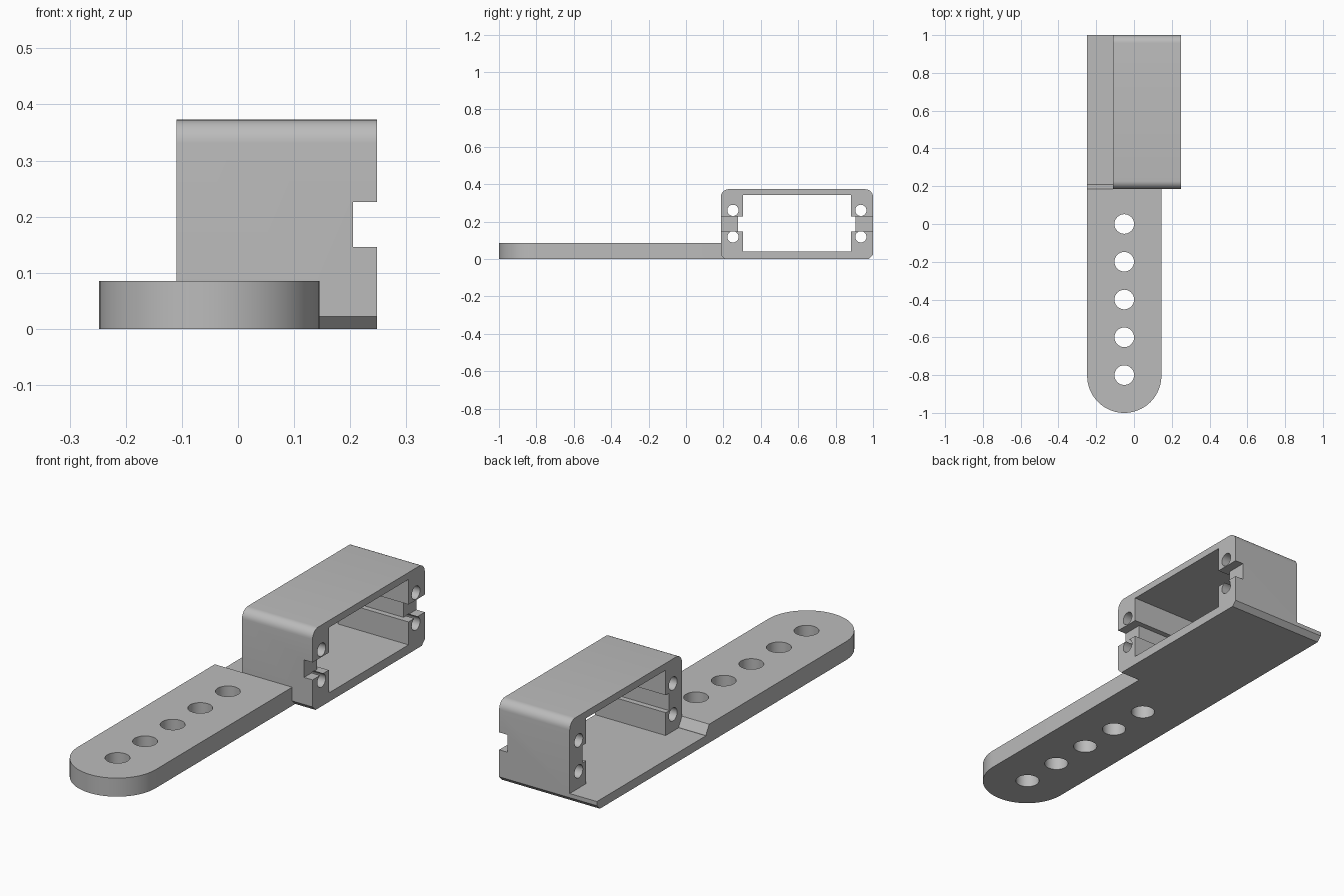
import bpy, bmesh, math
from mathutils import Vector

cube = bpy.data.objects.get("Cube")
if cube:
    bpy.data.objects.remove(cube, do_unlink=True)

grey = bpy.data.materials.new("plain grey")
grey.use_nodes = True
colour = (0.5, 0.5, 0.5, 1)
grey.diffuse_color = colour
grey.node_tree.nodes["Principled BSDF"].inputs["Base Color"].default_value = colour


def prism(name, points, axis, lo, hi):
    """Extrude a 2D outline along x (points are y, z) or z (points are x, y)."""
    bm = bmesh.new()
    place = (lambda a, b: (lo, a, b)) if axis == "x" else (lambda a, b: (a, b, lo))
    face = bm.faces.new([bm.verts.new(place(a, b)) for a, b in points])
    out = bmesh.ops.extrude_face_region(bm, geom=[face])
    step = Vector((hi - lo, 0, 0)) if axis == "x" else Vector((0, 0, hi - lo))
    moved = [v for v in out["geom"] if isinstance(v, bmesh.types.BMVert)]
    bmesh.ops.translate(bm, verts=moved, vec=step)
    bmesh.ops.recalc_face_normals(bm, faces=bm.faces)
    mesh = bpy.data.meshes.new(name)
    bm.to_mesh(mesh)
    bm.free()
    mesh.materials.append(grey)
    obj = bpy.data.objects.new(name, mesh)
    bpy.context.collection.objects.link(obj)
    return obj


def rect(a0, a1, b0, b1):
    return [(a0, b0), (a1, b0), (a1, b1), (a0, b1)]


def arc(ca, cb, r, start, end, n):
    angles = [math.radians(start + (end - start) * i / n) for i in range(n + 1)]
    return [(ca + r * math.cos(t), cb + r * math.sin(t)) for t in angles]


def circle(ca, cb, r):
    return arc(ca, cb, r, 0, 360, 32)[:-1]


def combine(target, other, operation):
    mod = target.modifiers.new("join", "BOOLEAN")
    mod.operation, mod.solver, mod.object = operation, "EXACT", other
    bpy.context.view_layer.objects.active = target
    bpy.ops.object.modifier_apply(modifier=mod.name)
    bpy.data.objects.remove(other, do_unlink=True)


# Housing outline: rounded top corners, chamfered bottom corners
LEFT, RIGHT, SIDE = -0.248, 0.248, -0.11
FRONT, BACK, TOP, MID = 0.186, 1.0, 0.373, 0.593
FLOOR, CH, R = 0.041, 0.022, 0.042
outline = [(FRONT, CH), (FRONT + CH, 0), (BACK - CH, 0), (BACK, CH)]
outline += arc(BACK - R, TOP - R, R, 0, 90, 8)
outline += arc(FRONT + R, TOP - R, R, 90, 180, 8)
bracket = prism("servo_bracket", outline, "x", LEFT, RIGHT)

# Space above the side lip, main opening, inner grooves and outer notches
cuts = [
    (rect(0, 1.2, FLOOR, 0.6), -0.5, SIDE),
    (rect(MID - 0.289, MID + 0.289, FLOOR, 0.341), -0.5, 0.5),
    (rect(MID - 0.314, MID + 0.314, 0.146, 0.226), -0.5, 0.5),
    (rect(0, 1.2, 0.146, 0.226), 0.205, 0.5),
]
# Screw holes in the end blocks
for y in (MID - 0.342, MID + 0.342):
    for z in (0.118, 0.26):
        cuts.append((circle(y, z, 0.03), -0.5, 0.5))
for points, lo, hi in cuts:
    combine(bracket, prism("cutter", points, "x", lo, hi), "DIFFERENCE")

# Arm with a rounded end, sloped down to the lip where they meet
AX, AR, THICK = -0.0515, 0.1965, 0.085
arm = prism("arm", arc(AX, AR - 1, AR, 180, 360, 40)
            + [(AX + AR, 0.21), (AX - AR, 0.21)], "z", 0, THICK)
slope = [(FRONT, THICK), (0.212, FLOOR), (0.3, FLOOR), (0.3, 0.2), (FRONT, 0.2)]
combine(arm, prism("cutter", slope, "x", -0.5, 0.5), "DIFFERENCE")
for i in range(5):
    combine(arm, prism("cutter", circle(AX, -0.2 * i, 0.052), "z", -0.1, 0.2), "DIFFERENCE")
combine(bracket, arm, "UNION")

# Smooth the curves while keeping edges crisp
bpy.ops.object.select_all(action="DESELECT")
bracket.select_set(True)
bpy.context.view_layer.objects.active = bracket
bpy.ops.object.shade_smooth_by_angle(angle=math.radians(30))
